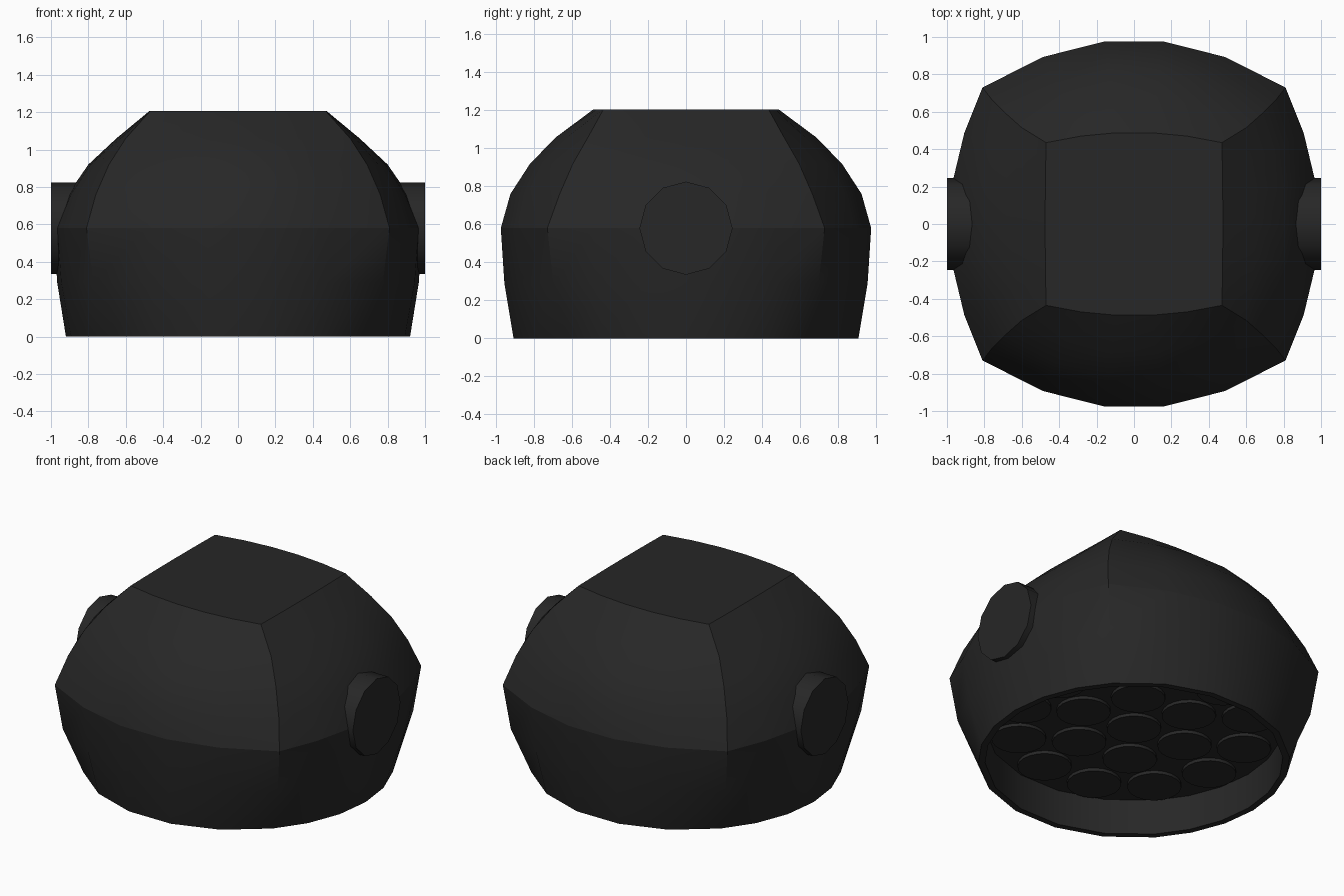
import bpy, bmesh
from math import sin, cos, atan2, radians, pi

old = bpy.data.objects.get("Cube")
if old:
    bpy.data.objects.remove(old, do_unlink=True)

charcoal = bpy.data.materials.new("charcoal")
charcoal.use_nodes = True
charcoal.diffuse_color = (0.02, 0.02, 0.02, 1)
charcoal.node_tree.nodes["Principled BSDF"].inputs["Base Color"].default_value = (0.02, 0.02, 0.02, 1)

FRONT, SIDE = 5, 6          # columns per face of the shell
BASE_R, RIM_R, FLOOR_Z = 0.92, 0.88, 0.23


def finish(bm, name):
    bmesh.ops.recalc_face_normals(bm, faces=bm.faces)
    mesh = bpy.data.meshes.new(name)
    bm.to_mesh(mesh)
    bm.free()
    mesh.materials.append(charcoal)
    obj = bpy.data.objects.new(name, mesh)
    bpy.context.collection.objects.link(obj)
    return obj


def pillow(cx, cy, mx, my):
    """Four-cornered outline with bowed sides, counter-clockwise from front left corner."""
    half = []
    for i in range(FRONT):
        s = -1 + 2 * i / FRONT
        half.append((s * cx, -cy - (my - cy) * (1 - s * s)))
    for i in range(SIDE):
        s = -1 + 2 * i / SIDE
        half.append((cx + (mx - cx) * (1 - s * s), s * cy))
    return half + [(-x, -y) for x, y in half]


def circle(radius, outline):
    angles = [atan2(y, x) for x, y in outline]
    return [(radius * cos(a), radius * sin(a)) for a in angles]


# Shell: lofted from a recessed round base to a square flat top
waist = pillow(0.81, 0.73, 0.985, 0.985)
base = circle(BASE_R, waist)
rim = circle(RIM_R, waist)
belly = [(b[0] + (w[0] - b[0]) * 0.72, b[1] + (w[1] - b[1]) * 0.72)
         for b, w in zip(base, waist)]
levels = [
    (FLOOR_Z, rim), (0, rim), (0, base), (0.29, belly), (0.58, waist),
    (0.76, pillow(0.76, 0.665, 0.91, 0.935)),
    (0.92, pillow(0.69, 0.595, 0.80, 0.83)),
    (1.06, pillow(0.60, 0.515, 0.65, 0.69)),
    (1.205, pillow(0.47, 0.435, 0.475, 0.49)),
]
bm = bmesh.new()
rings = [[bm.verts.new((x, y, z)) for x, y in pts] for z, pts in levels]
count = len(waist)
for low, high in zip(rings, rings[1:]):
    for i in range(count):
        j = (i + 1) % count
        bm.faces.new((low[i], low[j], high[j], high[i]))
bm.faces.new(rings[0])
bm.faces.new(rings[-1])
for f in bm.faces:
    f.smooth = True
# Creases: base rim, waist, top outline and the four corner ridges
for k in (0, 1, 2, 4, 8):
    for i in range(count):
        bm.edges.get((rings[k][i], rings[k][(i + 1) % count])).smooth = False
for corner in (0, FRONT, FRONT + SIDE, 2 * FRONT + SIDE):
    for k in range(3, len(rings) - 1):
        bm.edges.get((rings[k][corner], rings[k + 1][corner])).smooth = False
finish(bm, "shell")


def disc(name, radius, depth, sides):
    bm = bmesh.new()
    bmesh.ops.create_cone(bm, cap_ends=True, segments=sides,
                          radius1=radius, radius2=radius, depth=depth)
    for f in bm.faces:
        f.smooth = len(f.verts) == 4
    for e in bm.edges:
        e.smooth = all(len(f.verts) == 4 for f in e.link_faces)
    return finish(bm, name)


# Side plugs
for side, name in ((1, "left_plug"), (-1, "right_plug")):
    plug = disc(name, 0.245, 0.25, 12)
    plug.location = (side * 0.875, 0, 0.58)
    plug.rotation_euler = (0, pi / 2, 0)

# Round pads on the floor of the underside recess
pads = [(0, 0)]
for number, radius, start in ((6, 0.36, -6), (12, 0.69, 10)):
    for i in range(number):
        a = radians(start) + 2 * pi * i / number
        pads.append((radius * cos(a), radius * sin(a)))
for i, (x, y) in enumerate(pads):
    pad = disc(f"base_pad_{i + 1}", 0.16, 0.04, 20)
    pad.location = (x, y, FLOOR_Z)
